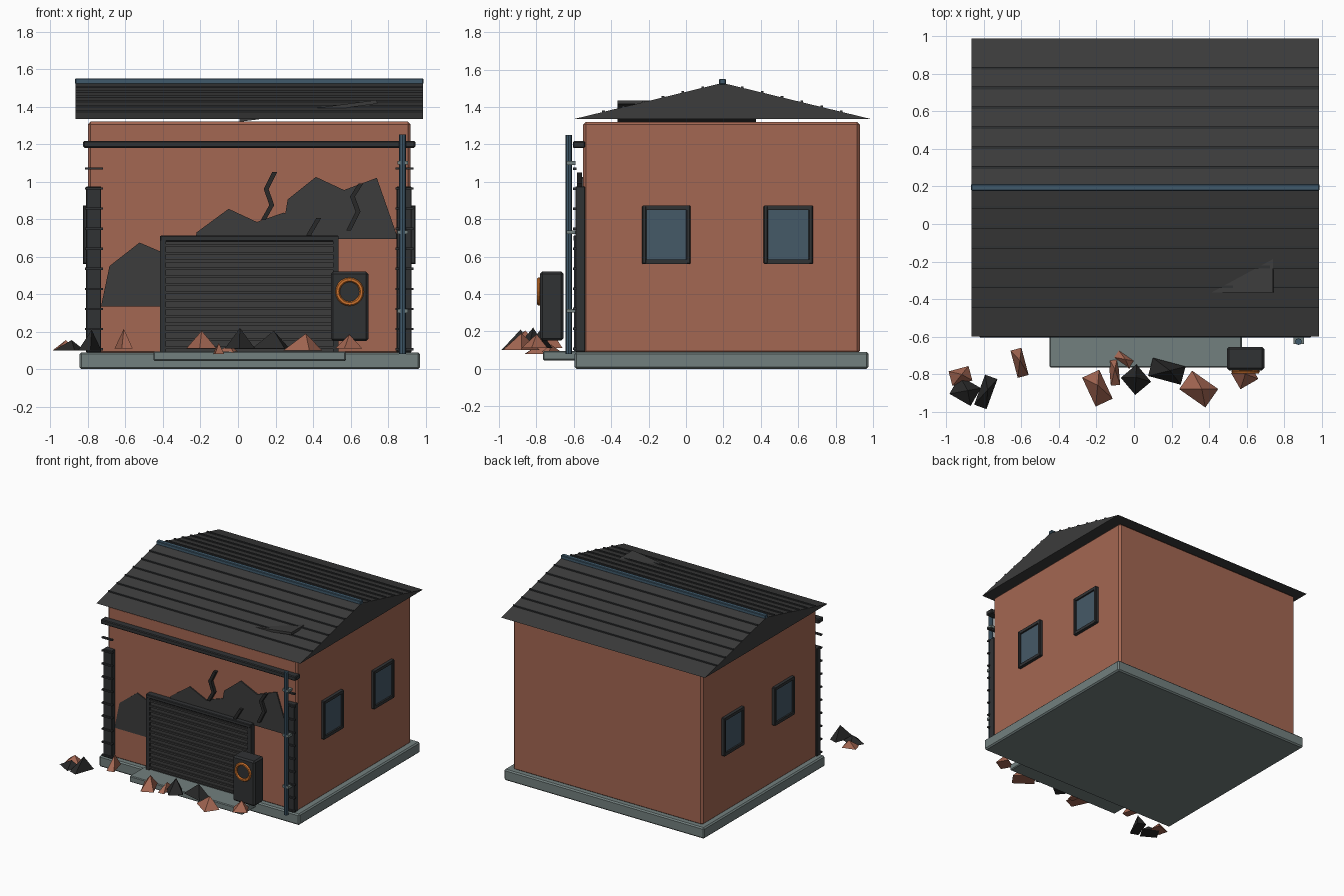
import bpy, bmesh, math
from mathutils import Matrix

if "Cube" in bpy.data.objects:
    bpy.data.objects.remove(bpy.data.objects["Cube"])


def mat(name, r, g, b):
    m = bpy.data.materials.new(name)
    m.diffuse_color = (r, g, b, 1)
    m.use_nodes = True
    m.node_tree.nodes["Principled BSDF"].inputs["Base Color"].default_value = m.diffuse_color
    return m


BRICK = mat("brick", 0.37, 0.135, 0.085)
DARK = mat("charcoal", 0.045, 0.045, 0.045)
TRIM = mat("dark trim", 0.03, 0.032, 0.034)
SOOT = mat("black rubble", 0.022, 0.022, 0.022)
BLUE = mat("blue steel", 0.05, 0.10, 0.145)
GLASS = mat("window glass", 0.06, 0.10, 0.135)
STONE = mat("concrete", 0.17, 0.215, 0.21)
ORANGE = mat("orange", 0.62, 0.17, 0.025)


def finish(name, bm, m):
    bmesh.ops.recalc_face_normals(bm, faces=bm.faces)
    me = bpy.data.meshes.new(name)
    bm.to_mesh(me)
    bm.free()
    me.materials.append(m)
    ob = bpy.data.objects.new(name, me)
    bpy.context.collection.objects.link(ob)
    return ob


def box(name, x, y, z, m, bevel=0.0):
    bm = bmesh.new()
    bmesh.ops.create_cube(bm, size=1)
    for v in bm.verts:
        for i, (a, b) in enumerate((x, y, z)):
            v.co[i] = a if v.co[i] < 0 else b
    ob = finish(name, bm, m)
    if bevel:
        mod = ob.modifiers.new("bevel", 'BEVEL')
        mod.width = bevel
        mod.segments = 1
    return ob


def prism(name, pts, axis, a, b, m):
    """Extrude a 2D outline along x (pts = y,z) or y (pts = x,z)."""
    bm = bmesh.new()
    vs = [bm.verts.new((a, p, q) if axis == 'x' else (p, a, q)) for p, q in pts]
    f = bm.faces.new(vs)
    ext = bmesh.ops.extrude_face_region(bm, geom=[f])
    d = (b - a, 0, 0) if axis == 'x' else (0, b - a, 0)
    bmesh.ops.translate(bm, vec=d, verts=[g for g in ext["geom"] if isinstance(g, bmesh.types.BMVert)])
    return finish(name, bm, m)


# Base, step and walls
box("base_slab", (-0.845, 0.97), (-0.595, 0.975), (0, 0.09), STONE, 0.01)
box("front_step", (-0.45, 0.575), (-0.765, -0.5), (0.045, 0.095), STONE, 0.006)
box("walls", (-0.80, 0.92), (-0.55, 0.93), (0.08, 1.32), BRICK, 0.015)

# Gable roof, ridge and seams
EY0, RY, EY1, EZ, RZ = -0.60, 0.195, 0.99, 1.335, 1.528
prism("roof", [(EY0, EZ), (EY1, EZ), (RY, RZ)], 'x', -0.865, 0.985, DARK)
box("roof_ridge", (-0.868, 0.988), (0.177, 0.213), (1.52, 1.55), BLUE, 0.004)
slope = (RZ - EZ) / (RY - EY0)
for side in (-1, 1):
    for i in range(1, 7):
        d = i * 0.106
        y, z = RY + side * d, RZ - slope * d
        box("roof_seam", (-0.865, 0.985), (y - 0.007, y + 0.007), (z - 0.01, z + 0.008), TRIM)

# Loose tilted sheet that pokes through the roof
sheet = box("loose_roof_sheet", (-0.37, 0.37), (-0.37, 0.37), (-0.01, 0.01), DARK)
sheet.location = (0.375, 0.005, 1.377)
sheet.rotation_euler = (0, -math.radians(7.5), 0)

# Front beam and corner posts with bands
box("front_beam", (-0.825, 0.945), (-0.605, -0.54), (1.18, 1.217), TRIM, 0.006)
for x0 in (-0.81, 0.845):
    box("corner_post", (x0, x0 + 0.08), (-0.592, -0.54), (0.09, 0.975), TRIM, 0.004)
    for i in range(10):
        z = 1.07 - i * 0.107
        box("post_band", (x0 - 0.005, x0 + 0.09), (-0.604, -0.585), (z - 0.006, z + 0.006), TRIM)

# Drain pipe and clips
bm = bmesh.new()
bmesh.ops.create_cone(bm, cap_ends=True, segments=8, radius1=0.018, radius2=0.018, depth=1.17,
                      matrix=Matrix.Translation((0.877, -0.627, 0.665)))
finish("drain_pipe", bm, BLUE)
for z in (0.31, 0.73, 1.10):
    box("pipe_clip", (0.85, 0.907), (-0.640, -0.59), (z - 0.01, z + 0.01), STONE)

# Roller door
box("door_panel", (-0.39, 0.515), (-0.585, -0.54), (0.09, 0.69), DARK)
for x0 in (-0.415, 0.507):
    box("door_frame_side", (x0, x0 + 0.03), (-0.60, -0.54), (0.09, 0.71), TRIM)
box("door_frame_top", (-0.415, 0.537), (-0.602, -0.54), (0.682, 0.712), TRIM, 0.005)
for i in range(14):
    z = 0.115 + i * 0.042
    box("door_slat", (-0.385, 0.507), (-0.597, -0.58), (z - 0.007, z + 0.007), DARK)

# Scorch marks on the front wall
scorches = [
    [(-0.73, 0.335), (-0.685, 0.55), (-0.525, 0.675), (-0.42, 0.63), (-0.3, 0.60), (-0.25, 0.335)],
    [(-0.25, 0.6), (-0.22, 0.73), (-0.05, 0.855), (0.10, 0.785), (0.245, 0.835), (0.35, 0.75), (0.35, 0.6)],
    [(0.23, 0.695), (0.265, 0.905), (0.415, 1.025), (0.565, 0.955), (0.74, 1.02), (0.845, 0.72), (0.85, 0.695)],
]
for i, pts in enumerate(scorches):
    prism("scorch_mark", pts, 'y', -0.558 - 0.001 * i, -0.549, DARK)

# Zigzag cracks
cracks = [
    [(0.195, 1.05), (0.15, 0.96), (0.18, 0.875), (0.135, 0.795)],
    [(0.655, 0.99), (0.61, 0.92), (0.64, 0.84), (0.59, 0.74)],
    [(0.43, 0.805), (0.38, 0.72), (0.36, 0.66)],
]
for path in cracks:
    outline = [(x - 0.013, z) for x, z in path] + [(x + 0.013, z) for x, z in reversed(path)]
    prism("wall_crack", outline, 'y', -0.583, -0.555, SOOT)

# Side windows, both sides
for wall, s in ((0.92, 1), (-0.80, -1)):
    for y0, y1 in ((-0.235, 0.025), (0.415, 0.68)):
        def span(d):
            return tuple(sorted((wall - s * 0.01, wall + s * d)))
        t = 0.024
        box("window_glass", span(0.012), (y0 + 0.01, y1 - 0.01), (0.57, 0.86), GLASS)
        for a, b in ((y0, y0 + t), (y1 - t, y1)):
            box("window_jamb", span(0.026), (a, b), (0.56, 0.872), TRIM, 0.005)
        for a, b in ((0.56, 0.56 + t), (0.872 - t, 0.872)):
            box("window_rail", span(0.025), (y0 + 0.005, y1 - 0.005), (a, b), TRIM)

# Machine box with orange ring
box("machine_box", (0.495, 0.695), (-0.78, -0.655), (0.15, 0.52), TRIM, 0.012)
bpy.ops.mesh.primitive_torus_add(major_radius=0.064, minor_radius=0.012, major_segments=20, minor_segments=6,
                                 location=(0.595, -0.786, 0.413), rotation=(math.pi / 2, 0, 0))
ring = bpy.context.object
ring.name = "orange_ring"
ring.data.materials.append(ORANGE)

# Rubble: four-sided shards (x, y, length, width, turn, bottom, top, colour)
rubble = [
    (-0.925, -0.81, 0.11, 0.08, 15, 0.10, 0.155, BRICK),
    (-0.90, -0.89, 0.13, 0.11, -30, 0.10, 0.155, SOOT),
    (-0.79, -0.895, 0.07, 0.17, -20, 0.10, 0.21, SOOT),
    (-0.61, -0.74, 0.06, 0.15, 15, 0.11, 0.215, BRICK),
    (-0.195, -0.875, 0.10, 0.17, 25, 0.11, 0.205, BRICK),
    (-0.105, -0.785, 0.05, 0.15, 5, 0.08, 0.14, BRICK),
    (-0.055, -0.72, 0.11, 0.05, -35, 0.09, 0.13, BRICK),
    (0.01, -0.83, 0.11, 0.12, 40, 0.11, 0.22, SOOT),
    (0.175, -0.785, 0.18, 0.10, -15, 0.11, 0.205, SOOT),
    (0.345, -0.88, 0.17, 0.12, -35, 0.10, 0.19, BRICK),
    (0.59, -0.81, 0.11, 0.10, 30, 0.11, 0.185, BRICK),
]
for x, y, l, w, turn, z0, z1, m in rubble:
    bm = bmesh.new()
    base = [bm.verts.new((sx * l / 2, sy * w / 2, 0)) for sx, sy in ((-1, -1), (1, -1), (1, 1), (-1, 1))]
    tip = bm.verts.new((l * 0.08, w * 0.08, z1 - z0))
    bm.faces.new(base)
    for i in range(4):
        bm.faces.new((base[i], base[(i + 1) % 4], tip))
    ob = finish("rubble_shard", bm, m)
    ob.location = (x, y, z0)
    ob.rotation_euler = (0, 0, math.radians(turn))
